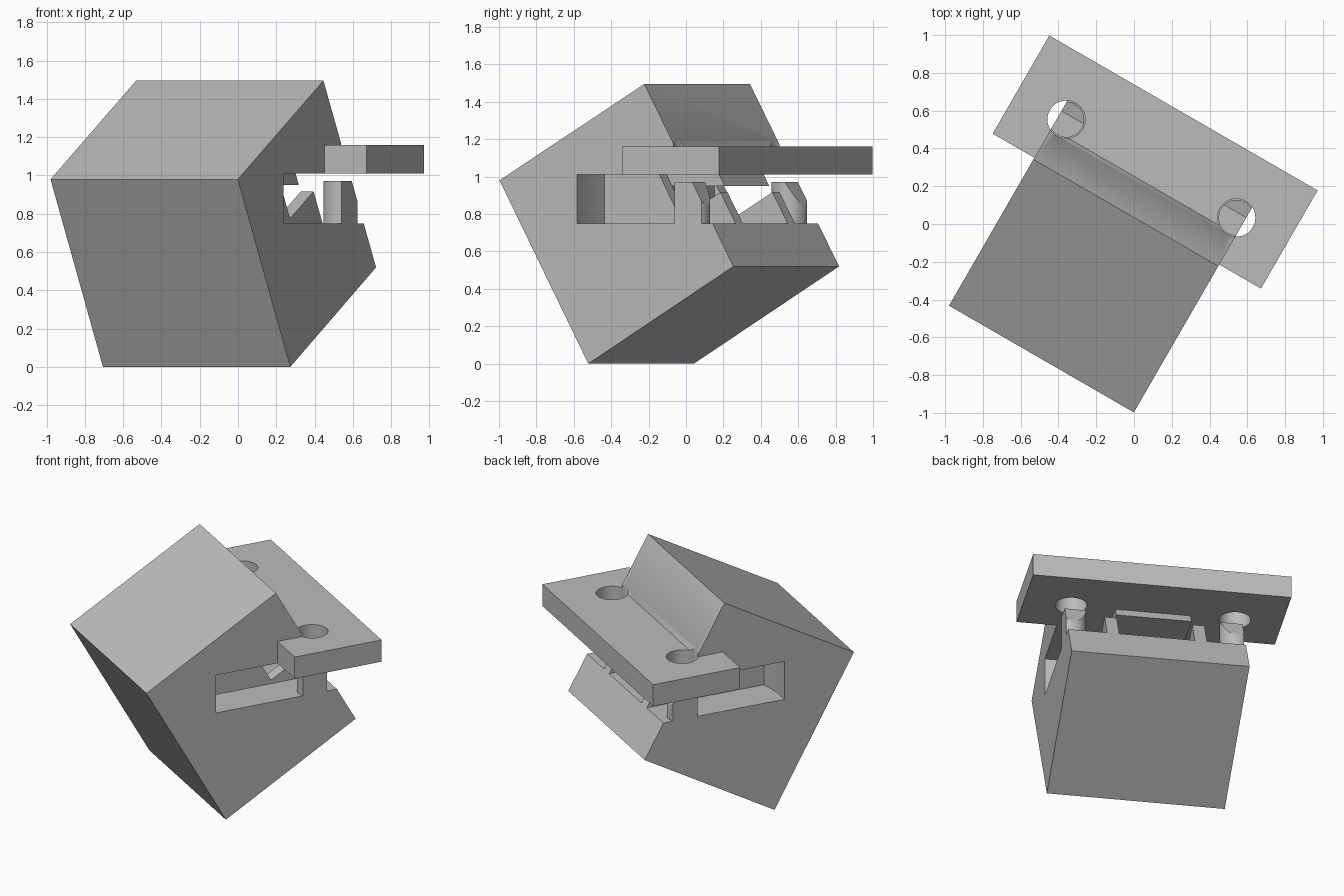
import bpy, bmesh, math

cube = bpy.data.objects.get("Cube")
if cube:
    bpy.data.objects.remove(cube, do_unlink=True)

grey = bpy.data.materials.new("plain grey")
grey.use_nodes = True
grey.diffuse_color = (0.5, 0.5, 0.5, 1)
grey.node_tree.nodes["Principled BSDF"].inputs["Base Color"].default_value = grey.diffuse_color

YAW = math.radians(-30)
MID = -0.067          # middle of the model along its length
PEG_OUT, PEG_V = 0.52, 0.30


def extrude(name, points, step):
    """Solid made by sweeping a flat outline along a vector."""
    bm = bmesh.new()
    face = bm.faces.new([bm.verts.new(p) for p in points])
    swept = bmesh.ops.extrude_face_region(bm, geom=[face])["geom"]
    verts = [g for g in swept if isinstance(g, bmesh.types.BMVert)]
    bmesh.ops.translate(bm, verts=verts, vec=step)
    bmesh.ops.recalc_face_normals(bm, faces=bm.faces)
    mesh = bpy.data.meshes.new(name)
    bm.to_mesh(mesh)
    bm.free()
    mesh.materials.append(grey)
    ob = bpy.data.objects.new(name, mesh)
    ob.rotation_euler.z = YAW
    bpy.context.collection.objects.link(ob)
    return ob


def section(name, profile, half):
    """Profile in depth and height, swept evenly about the middle."""
    return extrude(name, [(MID - half, v, z) for v, z in profile], (2 * half, 0, 0))


def plan(name, outline, low, high):
    """Outline in length and depth, swept upwards."""
    return extrude(name, [(u, v, low) for u, v in outline], (0, 0, high - low))


def cylinder(name, u, radius, low, high):
    turns = [2 * math.pi * i / 48 for i in range(48)]
    ring = [(u + radius * math.cos(a), PEG_V + radius * math.sin(a)) for a in turns]
    return plan(name, ring, low, high)


def boolean(target, cutter, operation="DIFFERENCE"):
    cutter.hide_render = True
    mod = target.modifiers.new("cut", "BOOLEAN")
    mod.operation, mod.object, mod.solver = operation, cutter, "EXACT"
    bpy.context.view_layer.objects.active = target
    bpy.ops.object.modifier_apply(modifier=mod.name)
    bpy.data.objects.remove(cutter, do_unlink=True)


# Tilted block and flat plate
tilted = [(-0.864, 0.98), (-0.316, 0), (0.58, 0.52), (0.03, 1.495)]
block = section("tilted_block", tilted, 0.565)
plate = section("mounting_plate", [(0.04, 1.01), (0.64, 1.01), (0.64, 1.16), (0.04, 1.16)], 0.82)

# Middle recess and slanted notch through the ribs
boolean(block, section("recess", [(0, 0.75), (0.9, 0.75), (0.9, 0.95), (0, 0.95)], 0.24))
for side in (-1, 1):
    ends = [MID + side * 0.239, MID + side * 0.33]
    notch = [(ends[0], v, z) for v, z in [(0.11, 0.775), (0.52, 1.01), (-0.02, 1.01)]]
    boolean(block, extrude("notch", notch, (ends[1] - ends[0], 0, 0)))

# Side pockets, pegs and holes
for side, label in ((-1, "right"), (1, "left")):
    inner, outer = MID + side * 0.317, MID + side * 0.8
    peg_u = MID + side * PEG_OUT
    pocket = [(inner, -0.36), (MID + side * 0.45, -0.384), (outer, -0.388), (outer, 0.9), (inner, 0.9)]
    boolean(block, plan("pocket", pocket, 0.75, 1.01))
    for part in (block, plate):
        boolean(part, cylinder("hole", peg_u, 0.1, 0.99, 1.7))
    peg = cylinder(label + "_peg", peg_u, 0.095, 0.74, 0.97)
    boolean(peg, section("clip", tilted, 0.565), "INTERSECT")

# Smooth round walls, keep sharp edges
bpy.ops.object.select_all(action="DESELECT")
for ob in bpy.context.collection.objects:
    if ob.type == "MESH" and grey.name in ob.data.materials:
        ob.select_set(True)
        bpy.context.view_layer.objects.active = ob
bpy.ops.object.shade_smooth_by_angle(angle=math.radians(30))
